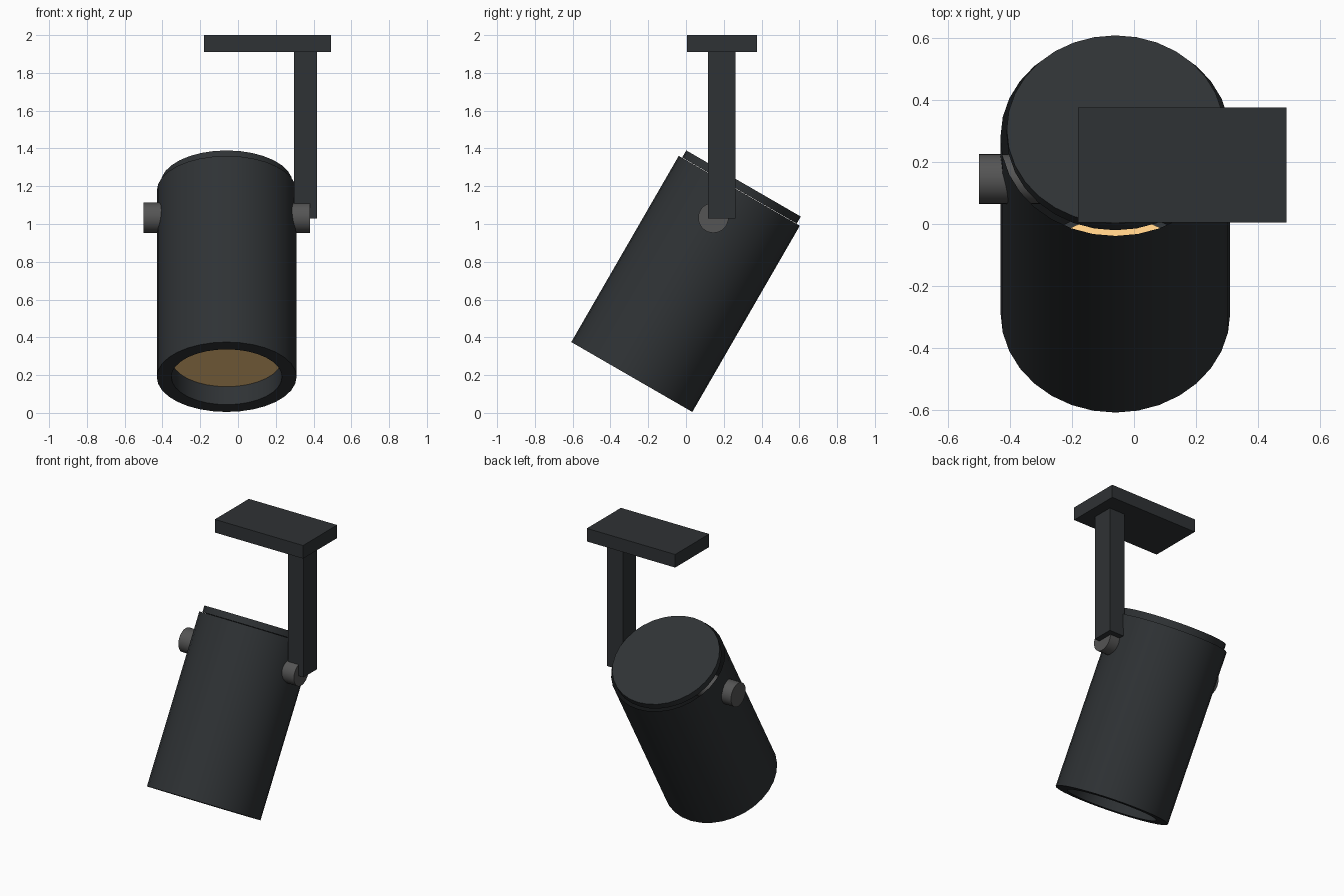
import bpy, bmesh, math
from mathutils import Matrix

if "Cube" in bpy.data.objects:
    bpy.data.objects.remove(bpy.data.objects["Cube"])

TILT = math.radians(-30)
BASE = (-0.06, -0.287, 0.19)      # centre of the lamp mouth
SIDES = 32


def material(name, rgb):
    m = bpy.data.materials.new(name)
    m.diffuse_color = (*rgb, 1)
    m.use_nodes = True
    m.node_tree.nodes["Principled BSDF"].inputs["Base Color"].default_value = m.diffuse_color
    return m


black = material("black_metal", (0.028, 0.032, 0.035))
grey = material("grey_metal", (0.09, 0.09, 0.09))
glow = material("warm_glow", (1.0, 0.62, 0.24))


def finish(bm, name, mat, smooth=True):
    me = bpy.data.meshes.new(name)
    bm.to_mesh(me)
    bm.free()
    ob = bpy.data.objects.new(name, me)
    bpy.context.collection.objects.link(ob)
    me.materials.append(mat)
    if smooth:
        bpy.ops.object.select_all(action='DESELECT')
        bpy.context.view_layer.objects.active = ob
        ob.select_set(True)
        bpy.ops.object.shade_smooth_by_angle(angle=math.radians(35))
    return ob


def tilt(ob):
    ob.matrix_world = Matrix.Translation(BASE) @ Matrix.Rotation(TILT, 4, 'X')
    return ob


def lathe(name, profile, mat):
    """Sweep (radius, height) points around the lamp axis."""
    bm = bmesh.new()
    vs = [bm.verts.new((r, 0, z)) for r, z in profile]
    es = [bm.edges.new(p) for p in zip(vs, vs[1:])]
    bmesh.ops.spin(bm, geom=vs + es, cent=(0, 0, 0), axis=(0, 0, 1),
                   angle=math.tau, steps=SIDES, use_merge=True)
    bmesh.ops.remove_doubles(bm, verts=bm.verts, dist=1e-5)
    bmesh.ops.recalc_face_normals(bm, faces=bm.faces)
    return tilt(finish(bm, name, mat))


def cylinder(name, r, depth, matrix, mat):
    bm = bmesh.new()
    bmesh.ops.create_cone(bm, cap_ends=True, segments=SIDES, radius1=r,
                          radius2=r, depth=depth, matrix=matrix)
    return finish(bm, name, mat)


def box(name, lo, hi, mat):
    bm = bmesh.new()
    size = [b - a for a, b in zip(lo, hi)]
    mid = [(a + b) / 2 for a, b in zip(lo, hi)]
    bmesh.ops.create_cube(bm, size=1, matrix=Matrix.Translation(mid)
                          @ Matrix.Diagonal((*size, 1)))
    return finish(bm, name, mat, False)


# Lamp housing: recessed mouth, flat rim, open-topped outer wall
lathe("lamp_housing", [(0.293, 0.11), (0.293, 0), (0.37, 0), (0.37, 1.138)], black)

# Glowing disc at the back of the recess
bm = bmesh.new()
bmesh.ops.create_circle(bm, cap_ends=True, segments=SIDES, radius=0.293,
                        matrix=Matrix.Translation((0, 0, 0.11)))
bmesh.ops.reverse_faces(bm, faces=bm.faces)
tilt(finish(bm, "light_disc", glow, False))

# Rear cap, slightly narrower than the housing
tilt(cylinder("rear_cap", 0.35, 0.043, Matrix.Translation((0, 0, 1.1615)), black))

# Pivot bar through the housing
cylinder("pivot_bar", 0.08, 0.88, Matrix.Translation((-0.06, 0.145, 1.033))
         @ Matrix.Rotation(math.pi / 2, 4, 'Y'), grey)

# Hanging arm and ceiling plate
box("hanging_arm", (0.297, 0.117, 1.03), (0.417, 0.262, 1.915), black)
box("ceiling_plate", (-0.18, 0.005, 1.91), (0.492, 0.375, 2.0), black)
